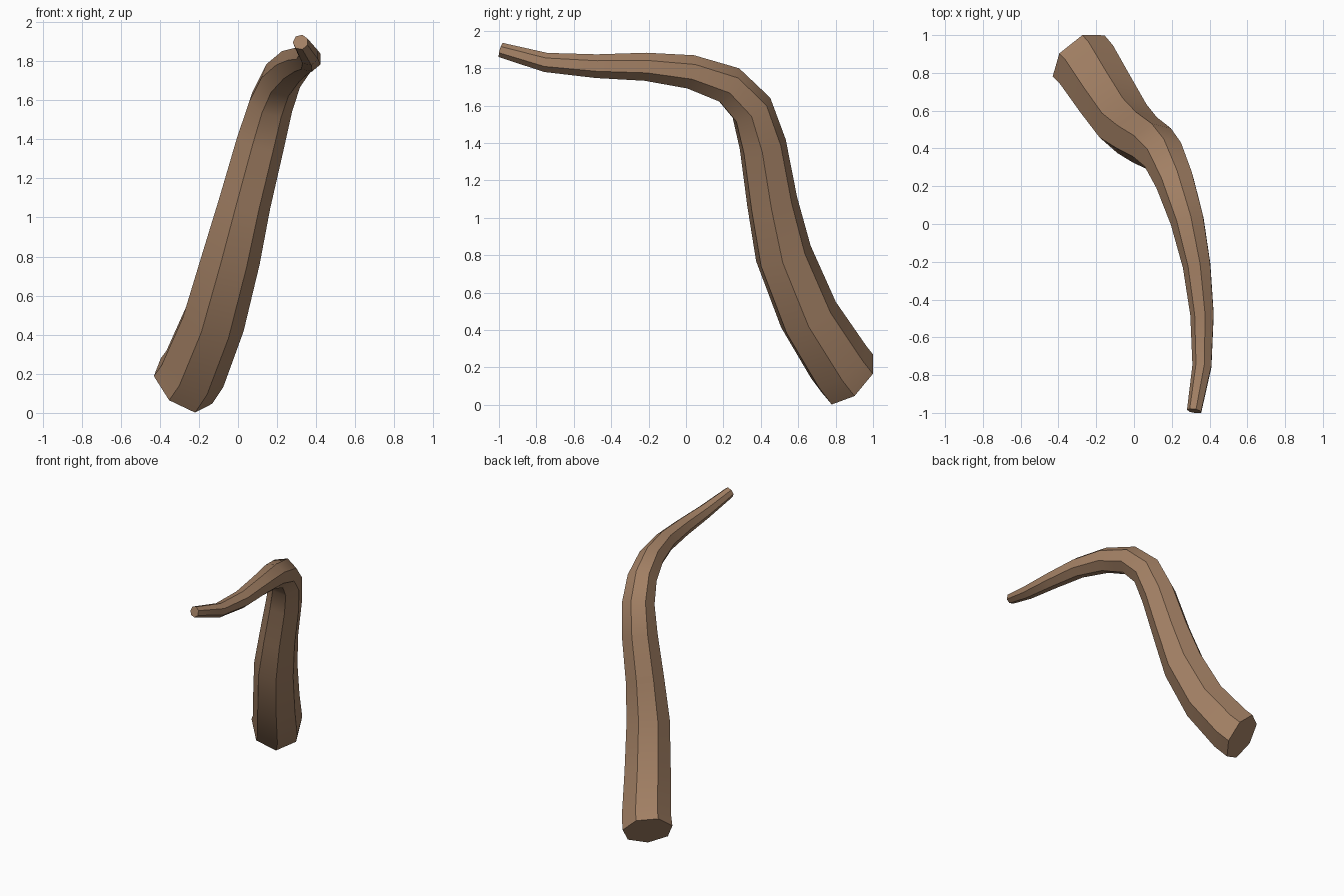
import bpy, bmesh
from math import tau
from mathutils import Vector, Quaternion

if "Cube" in bpy.data.objects:
    bpy.data.objects.remove(bpy.data.objects["Cube"])

SIDES = 7
# Centre line of the bent stem: x, y, z, radius
PATH = [
    (-0.28, 0.87, 0.145, 0.18), (-0.235, 0.82, 0.21, 0.178),
    (-0.13, 0.655, 0.47, 0.167), (-0.04, 0.52, 0.80, 0.156),
    (0.03, 0.46, 1.08, 0.139), (0.11, 0.41, 1.385, 0.129),
    (0.165, 0.35, 1.58, 0.118), (0.22, 0.225, 1.71, 0.107),
    (0.285, 0.02, 1.78, 0.093), (0.335, -0.22, 1.807, 0.077),
    (0.363, -0.48, 1.81, 0.065), (0.362, -0.75, 1.83, 0.053),
    (0.32, -0.99, 1.897, 0.04),
]
pts = [Vector(p[:3]) for p in PATH]
dirs = [(b - a).normalized() for a, b in zip(pts, pts[1:])]
tangents = [Vector((0.526, -0.6, 0.6)).normalized()]
tangents += [(a + b).normalized() for a, b in zip(dirs, dirs[1:])] + [dirs[-1]]

# Sweep a tapering heptagon along the path without twisting
bm = bmesh.new()
ref = Vector((0.06, -0.09, -0.14))
rings = []
for i, (c, t) in enumerate(zip(pts, tangents)):
    if i:
        ref.rotate(tangents[i - 1].rotation_difference(t))
    ref = (ref - t * ref.dot(t)).normalized()
    rings.append([bm.verts.new(c + PATH[i][3] * (Quaternion(t, tau * k / SIDES) @ ref))
                  for k in range(SIDES)])
for a, b in zip(rings, rings[1:]):
    for k in range(SIDES):
        n = (k + 1) % SIDES
        bm.faces.new((a[k], a[n], b[n], b[k]))
# End caps
bm.faces.new(rings[0][::-1])
bm.faces.new(rings[-1])
bmesh.ops.recalc_face_normals(bm, faces=bm.faces)

mesh = bpy.data.meshes.new("bent_branch")
bm.to_mesh(mesh)
bm.free()
branch = bpy.data.objects.new("bent_branch", mesh)
bpy.context.collection.objects.link(branch)

# Brown bark
bark = bpy.data.materials.new("bark")
bark.diffuse_color = (0.37, 0.22, 0.13, 1)
bark.use_nodes = True
bark.node_tree.nodes["Principled BSDF"].inputs["Base Color"].default_value = bark.diffuse_color
mesh.materials.append(bark)

# Soft along the length, crisp along the facets
bpy.context.view_layer.objects.active = branch
branch.select_set(True)
bpy.ops.object.shade_smooth_by_angle()
